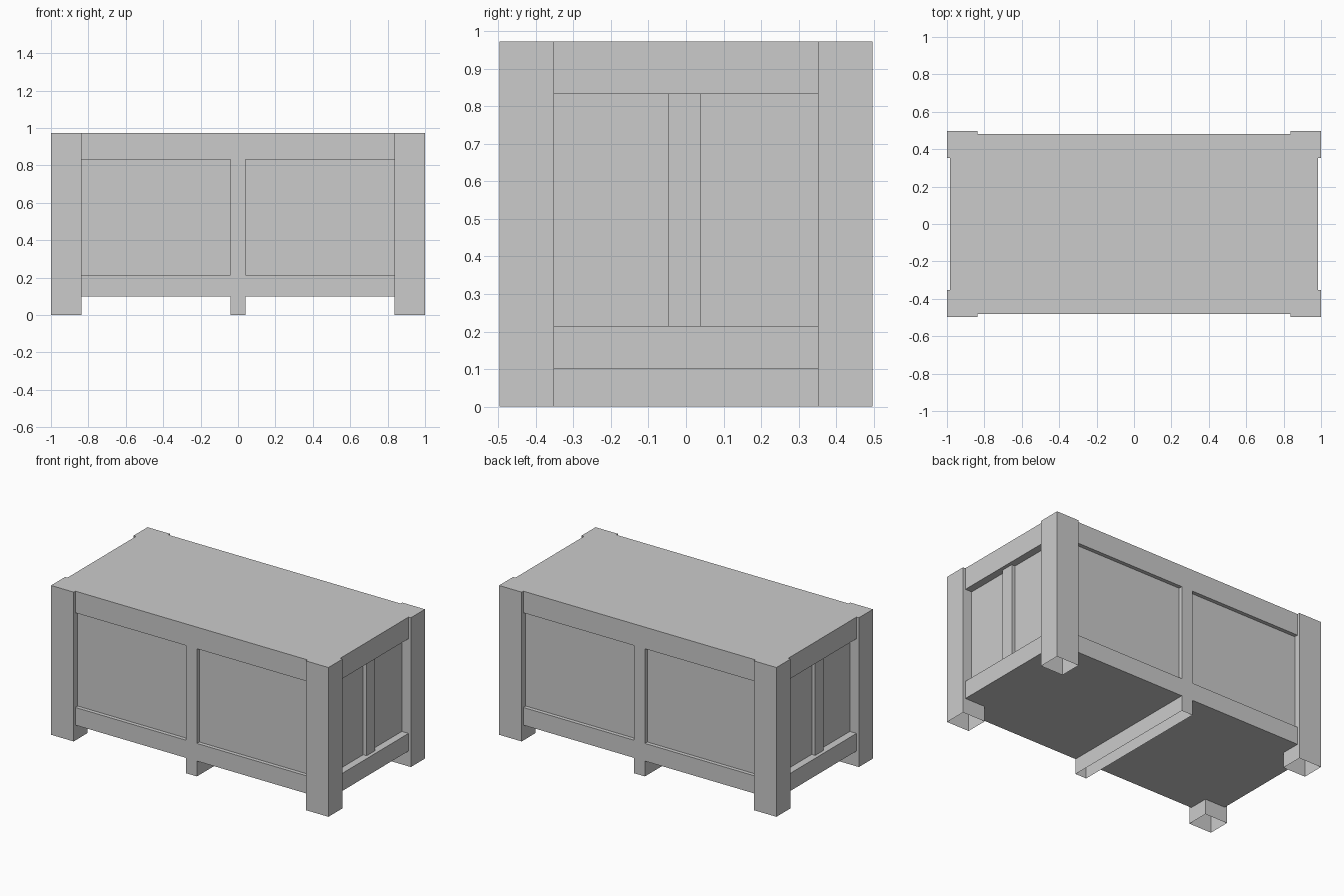
import bpy, bmesh

if "Cube" in bpy.data.objects:
    bpy.data.objects.remove(bpy.data.objects["Cube"])


def box(name, x0, x1, y0, y1, z0, z1, open_bottom=False):
    """Axis-aligned box between two corners, optionally without its underside."""
    bm = bmesh.new()
    bmesh.ops.create_cube(bm, size=1)
    for v in bm.verts:
        v.co.x = (x0 + x1) / 2 + v.co.x * (x1 - x0)
        v.co.y = (y0 + y1) / 2 + v.co.y * (y1 - y0)
        v.co.z = (z0 + z1) / 2 + v.co.z * (z1 - z0)
    if open_bottom:
        bm.normal_update()
        under = [f for f in bm.faces if f.normal.z < -0.5]
        bmesh.ops.delete(bm, geom=under, context='FACES_ONLY')
    mesh = bpy.data.meshes.new(name)
    bm.to_mesh(mesh)
    bm.free()
    obj = bpy.data.objects.new(name, mesh)
    bpy.context.collection.objects.link(obj)
    return obj


def span(sign, a, b):
    """Range a..b on the positive or negative side of an axis."""
    return sorted((sign * a, sign * b))


W, D, H = 1.0, 0.497, 0.973           # outer half width, half depth, height
PX, PY = 0.837, 0.352                 # inner edges of the corner posts
RX, RY = 0.983, 0.48                  # rail faces
CX, CY = 0.935, 0.455                 # recessed panel faces
FLOOR, LOW, HIGH = 0.1, 0.215, 0.832  # underside, panel bottom, panel top
S = 0.04                              # half width of the stiles

# Chest body carrying the recessed panels, kept clear of the hollow posts
box("body_long_panels", -PX, PX, -CY, CY, FLOOR, H)
box("body_end_panels", -CX, CX, -PY, PY, FLOOR, H)

# Hollow corner posts, open underneath
for sx in (-1, 1):
    for sy in (-1, 1):
        box("corner_post", *span(sx, PX, W), *span(sy, PY, D), 0, H, True)

# Rails and middle stile on every side
for s in (-1, 1):
    for label, z0, z1 in (("bottom", FLOOR, LOW), ("top", HIGH, H)):
        box("long_%s_rail" % label, -PX, PX, *span(s, CY, RY), z0, z1)
        box("end_%s_rail" % label, *span(s, CX, RX), -PY, PY, z0, z1)
    box("long_stile", -S, S, *span(s, CY, RY), LOW, HIGH)
    box("end_stile", *span(s, CX, 0.96), -0.046, S, LOW, HIGH)

# Centre runner under the floor, open underneath
box("centre_runner", -S, S, -RY, RY, 0, FLOOR, True)
